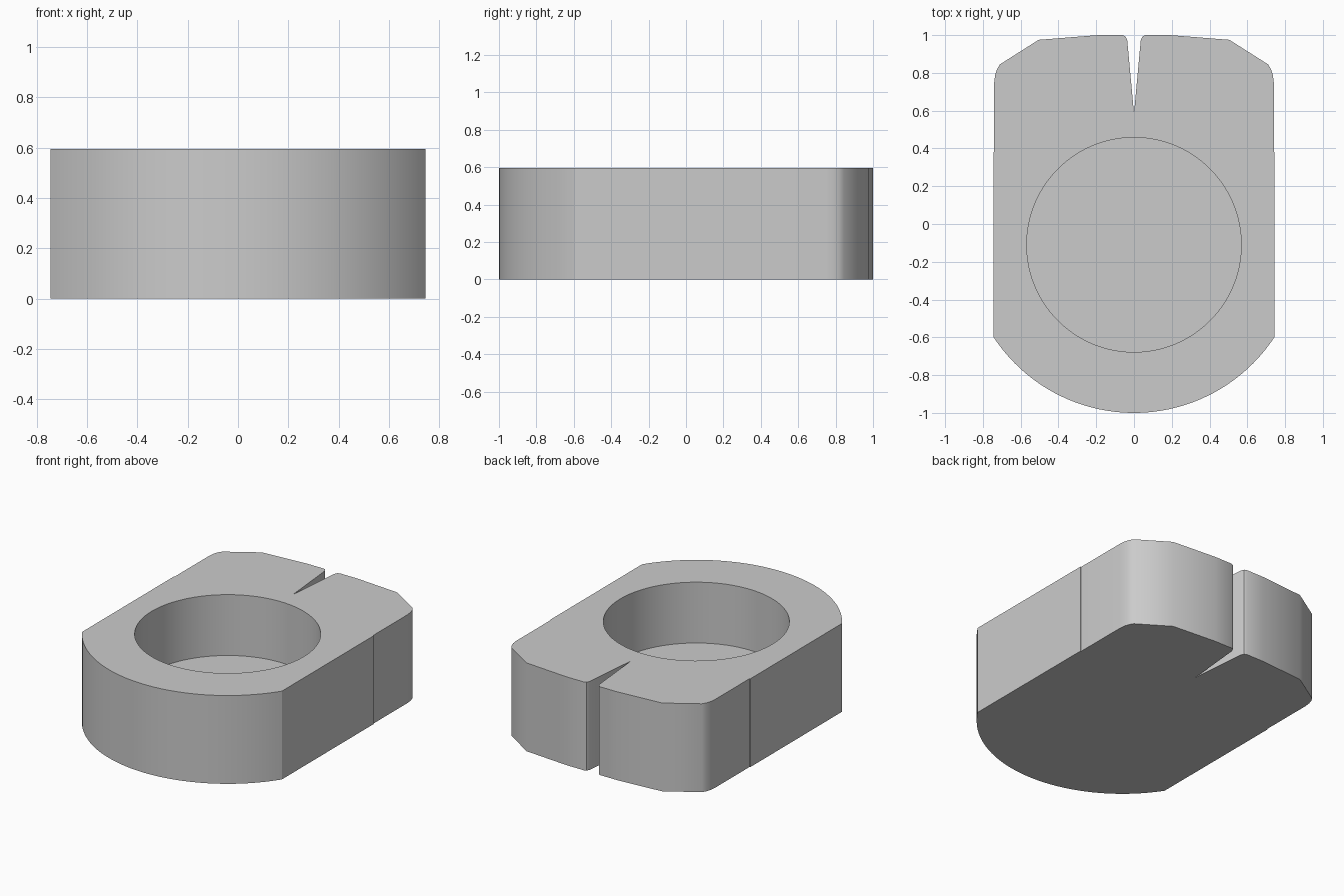
import bpy
import bmesh
import math

cube = bpy.data.objects.get("Cube")
if cube:
    bpy.data.objects.remove(cube, do_unlink=True)

HEIGHT, FLOOR = 0.595, 0.185
CENTRE_Y, OUTER_R, BORE_R = -0.11, 0.89, 0.568
HALF_WIDTH = 0.745

grey = bpy.data.materials.new("plain_grey")
grey.use_nodes = True
colour = (0.6, 0.6, 0.6, 1)
grey.diffuse_color = colour
grey.node_tree.nodes["Principled BSDF"].inputs["Base Color"].default_value = colour


def arc(radius, start, end, steps):
    return [(radius * math.cos(start + (end - start) * i / steps),
             CENTRE_Y + radius * math.sin(start + (end - start) * i / steps))
            for i in range(steps + 1)]


# Outline: rounded front, straight sides, chamfered back with a V notch
half_angle = math.asin(HALF_WIDTH / OUTER_R)
front = arc(OUTER_R, -math.pi / 2 - half_angle, -math.pi / 2 + half_angle, 48)
back = [(0.745, 0.38), (0.74, 0.38), (0.74, 0.75), (0.735, 0.79),
        (0.725, 0.82), (0.71, 0.845), (0.505, 0.975), (0.19, 1.0),
        (0.06, 1.0), (0.045, 0.993), (0.036, 0.975)]
mirrored = [(-x, y) for x, y in reversed(back)]
outline = front + back + [(0, 0.585)] + mirrored
bore = arc(BORE_R, 0, 2 * math.pi, 96)[:-1]

bm = bmesh.new()


def ring(points, z):
    return [bm.verts.new((x, y, z)) for x, y in points]


def walls(lower, upper):
    n = len(lower)
    for i in range(n):
        j = (i + 1) % n
        bm.faces.new((lower[i], lower[j], upper[j], upper[i]))


bottom, top = ring(outline, 0), ring(outline, HEIGHT)
pocket_floor, rim = ring(bore, FLOOR), ring(bore, HEIGHT)
walls(bottom, top)
walls(pocket_floor, rim)
bm.faces.new(bottom)
bm.faces.new(pocket_floor)

# Top face around the open pocket
top_edges = [e for e in bm.edges if all(v.co.z > HEIGHT - 0.001 for v in e.verts)]
bmesh.ops.triangle_fill(bm, edges=top_edges, use_beauty=True, normal=(0, 0, 1))
bmesh.ops.recalc_face_normals(bm, faces=bm.faces)

mesh = bpy.data.meshes.new("notched_block")
bm.to_mesh(mesh)
bm.free()
mesh.materials.append(grey)
block = bpy.data.objects.new("notched_block", mesh)
bpy.context.collection.objects.link(block)

bpy.ops.object.select_all(action='DESELECT')
block.select_set(True)
bpy.context.view_layer.objects.active = block
bpy.ops.object.shade_smooth_by_angle(angle=math.radians(30))
